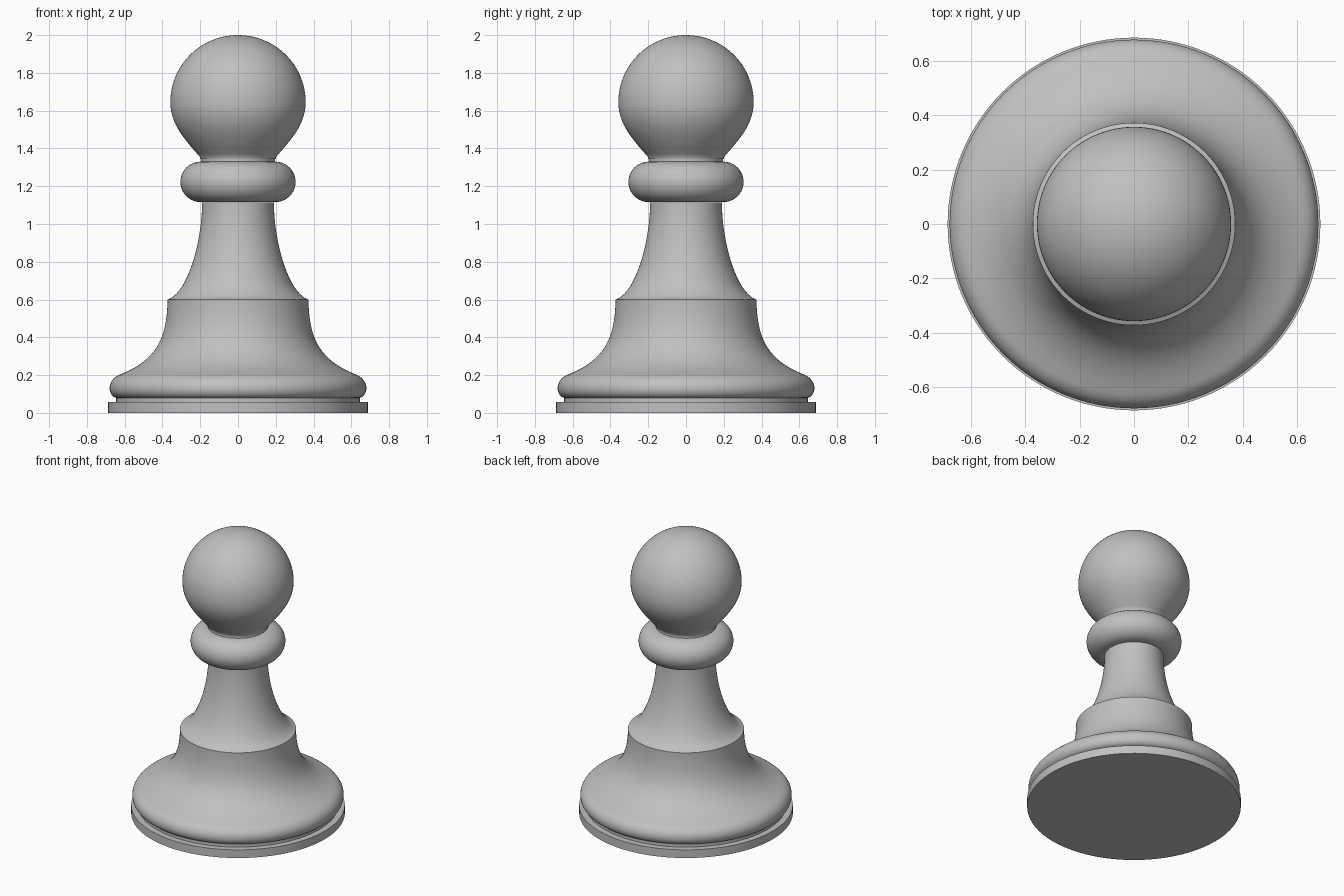
import bpy, bmesh, math
from mathutils import Vector
from mathutils.geometry import interpolate_bezier

cube = bpy.data.objects.get("Cube")
if cube:
    bpy.data.objects.remove(cube, do_unlink=True)

GREY = (0.53, 0.53, 0.53, 1)
mat = bpy.data.materials.new("plain grey")
mat.use_nodes = True
mat.diffuse_color = GREY
mat.node_tree.nodes["Principled BSDF"].inputs["Base Color"].default_value = GREY


def curve(a, b, c, d, n=20):
    """Points (radius, height) along one Bezier arc."""
    return [(p.x, p.y) for p in interpolate_bezier(*map(Vector, (a, b, c, d)), n)]


def lathe(name, profile, steps=128):
    """Turn a profile round the z axis into a closed solid."""
    points = [(0, profile[0][1])] + profile + [(0, profile[-1][1])]
    bm = bmesh.new()
    verts = [bm.verts.new((r, 0, z)) for r, z in points]
    edges = [bm.edges.new(pair) for pair in zip(verts, verts[1:])]
    bmesh.ops.spin(bm, geom=verts + edges, cent=(0, 0, 0), axis=(0, 0, 1),
                   angle=math.tau, steps=steps)
    bmesh.ops.remove_doubles(bm, verts=bm.verts[:], dist=0.0001)
    bmesh.ops.recalc_face_normals(bm, faces=bm.faces[:])
    mesh = bpy.data.meshes.new(name)
    bm.to_mesh(mesh)
    bm.free()
    mesh.materials.append(mat)
    obj = bpy.data.objects.new(name, mesh)
    bpy.context.collection.objects.link(obj)
    bpy.ops.object.select_all(action='DESELECT')
    obj.select_set(True)
    bpy.context.view_layer.objects.active = obj
    bpy.ops.object.shade_smooth_by_angle(angle=math.radians(30))


# Flat disc underneath
lathe("base_plate", [(0.687, 0), (0.687, 0.058)])

# Rounded rim sweeping up into the pedestal
lathe("foot", [(0.645, 0.058)]
      + curve((0.645, 0.08), (0.69, 0.09), (0.70, 0.175), (0.62, 0.205))
      + curve((0.62, 0.205), (0.43, 0.28), (0.375, 0.4), (0.373, 0.6))[1:])

# Tapering stem
lathe("stem", curve((0.373, 0.6), (0.27, 0.63), (0.19, 0.9), (0.19, 1.115)))

# Round collar
MID, TUBE = 1.223, 0.107
collar = []
for i in range(25):
    a = math.pi * (i / 24 - 0.5)
    collar.append((0.198 + TUBE * math.cos(a), MID + TUBE * math.sin(a)))
lathe("collar", collar)

# Thin neck ring between collar and head
lathe("neck_ring", [(0.195, 1.33), (0.195, 1.352)])

# Ball head, drawn in a little at the neck
lathe("head", [(0.2, 1.345)]
      + curve((0.203, 1.357), (0.285, 1.45), (0.358, 1.53), (0.358, 1.645))
      + curve((0.358, 1.645), (0.358, 1.841), (0.198, 2), (0, 2), 32)[1:-1]
      + [(0, 2)])
